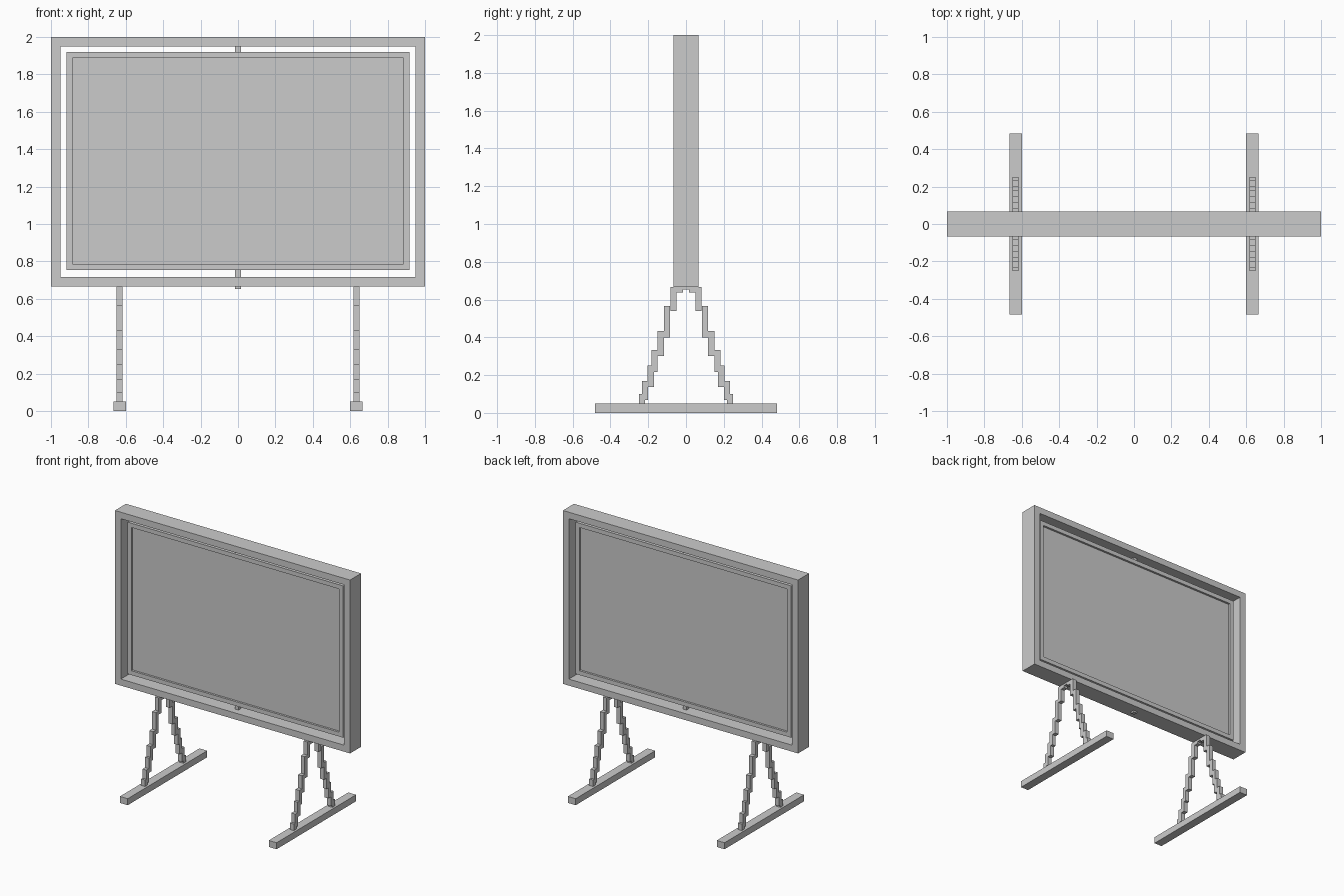
import bpy
import bmesh
from mathutils import Matrix, Vector

if "Cube" in bpy.data.objects:
    bpy.data.objects.remove(bpy.data.objects["Cube"])


def make_boxes(name, boxes):
    """One object from boxes given as (x0, x1, y0, y1, z0, z1)."""
    bm = bmesh.new()
    for x0, x1, y0, y1, z0, z1 in boxes:
        centre = Vector((x0 + x1, y0 + y1, z0 + z1)) / 2
        size = (x1 - x0, y1 - y0, z1 - z0, 1)
        bmesh.ops.create_cube(bm, size=1, matrix=Matrix.Translation(centre) @ Matrix.Diagonal(size))
    mesh = bpy.data.meshes.new(name)
    bm.to_mesh(mesh)
    bm.free()
    obj = bpy.data.objects.new(name, mesh)
    bpy.context.collection.objects.link(obj)
    return obj


def make_frame(name, half_w, z0, z1, border, half_d):
    """Rectangular picture frame extruded along y."""
    bm = bmesh.new()
    loops = []
    for inset in (0, border):
        w, lo, hi = half_w - inset, z0 + inset, z1 - inset
        loops.append([[bm.verts.new((x, y, z)) for x, z in
                       ((-w, lo), (w, lo), (w, hi), (-w, hi))] for y in (-half_d, half_d)])
    (of, ob), (nf, nb) = loops
    for i in range(4):
        j = (i + 1) % 4
        for a, b in ((of, nf), (nf, nb), (nb, ob), (ob, of)):
            bm.faces.new((a[i], a[j], b[j], b[i]))
    bmesh.ops.recalc_face_normals(bm, faces=bm.faces)
    mesh = bpy.data.meshes.new(name)
    bm.to_mesh(mesh)
    bm.free()
    obj = bpy.data.objects.new(name, mesh)
    bpy.context.collection.objects.link(obj)
    return obj


# Fixed outer frame and the pivoting board inside it
make_frame("outer_frame", 1.0, 0.667, 2.0, 0.05, 0.067)
make_frame("board_rim", 0.917, 0.753, 1.92, 0.033, 0.033)
make_boxes("board_panel", [(-0.884, 0.884, -0.017, 0.017, 0.786, 1.887)])

# Pivot pins above and below the board
P = 0.015
make_boxes("top_pivot", [(-P, P, -P, P, 1.92, 1.96)])
make_boxes("bottom_pivot", [(-P, P, -P, P, 0.653, 0.753)])

# Stepped leg profile: outer y, bottom z, top z
steps = [(0.083, 0.54, 0.667), (0.117, 0.40, 0.567), (0.15, 0.30, 0.433),
         (0.183, 0.217, 0.333), (0.203, 0.137, 0.25), (0.233, 0.067, 0.17),
         (0.25, 0.05, 0.10)]

# Stands: foot bar, A-shaped pair of stepped legs and the bracket joining them
for side, x in (("left", -0.633), ("right", 0.633)):
    make_boxes(side + "_foot", [(x - 0.033, x + 0.033, -0.483, 0.483, 0, 0.05)])
    x0, x1 = x - 0.0165, x + 0.0165
    for end, s in (("front", -1), ("back", 1)):
        boxes = []
        for y, z0, z1 in steps:
            a, b = sorted((s * y, s * (y - 0.033)))
            boxes.append((x0, x1, a, b, z0, z1))
        make_boxes(f"{side}_{end}_leg", boxes)
    make_boxes(side + "_bracket", [(x0, x1, -0.05, -0.017, 0.637, 0.667),
                                   (x0, x1, -0.017, 0.017, 0.653, 0.667),
                                   (x0, x1, 0.017, 0.05, 0.637, 0.667)])
